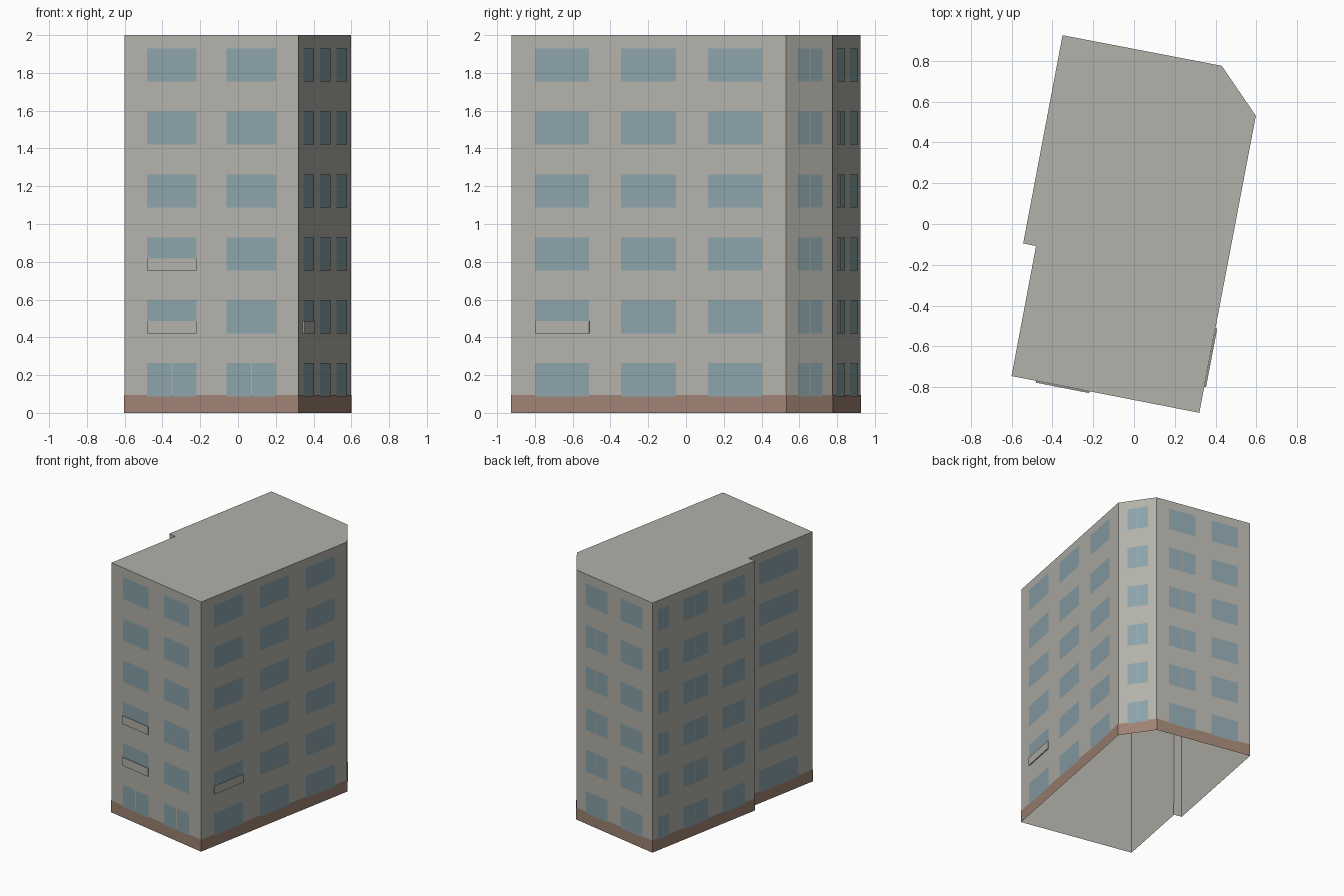
import bpy
import bmesh
from mathutils import Vector

cube = bpy.data.objects.get("Cube")
if cube:
    bpy.data.objects.remove(cube, do_unlink=True)


def material(name, rgb):
    m = bpy.data.materials.new(name)
    m.use_nodes = True
    color = (*rgb, 1)
    m.diffuse_color = color
    bsdf = m.node_tree.nodes["Principled BSDF"]
    bsdf.inputs["Base Color"].default_value = color
    bsdf.inputs["Roughness"].default_value = 0.9
    return m


concrete = material("concrete", (0.45, 0.44, 0.40))
glass = material("blue_glass", (0.255, 0.365, 0.40))
brick = material("brown_brick", (0.345, 0.225, 0.17))

HEIGHT = 2.0
FLOORS = 6
STOREY = HEIGHT / FLOORS
SILL, HEAD = 0.087, 0.263

# Footprint, counter-clockwise from the front right corner
footprint = [Vector(p) for p in (
    (-0.60, -0.745), (0.32, -0.925), (0.597, 0.53), (0.43, 0.775),
    (-0.35, 0.925), (-0.543, -0.095), (-0.48, -0.108))]
FRONT, LEFT, CHAMFER, BACK, RIGHT_BACK, STEP, RIGHT_FRONT = range(len(footprint))


def finish(name, bm, mat):
    mesh = bpy.data.meshes.new(name)
    bm.to_mesh(mesh)
    bm.free()
    mesh.materials.append(mat)
    obj = bpy.data.objects.new(name, mesh)
    bpy.context.collection.objects.link(obj)
    return obj


def wall_quad(bm, wall, u0, u1, z0, z1, out, extend=0):
    """Upright rectangle lying just outside a wall; u runs 0..1 along it."""
    a = footprint[wall]
    b = footprint[(wall + 1) % len(footprint)]
    along = (b - a).normalized()
    normal = Vector((along.y, -along.x)) * out
    p = a.lerp(b, u0) + normal - along * extend
    q = a.lerp(b, u1) + normal + along * extend
    bm.faces.new([bm.verts.new((v.x, v.y, z))
                  for v, z in ((p, z0), (q, z0), (q, z1), (p, z1))])


# Wall shell with a flat roof, open underneath
bm = bmesh.new()
low = [bm.verts.new((p.x, p.y, 0)) for p in footprint]
top = [bm.verts.new((p.x, p.y, HEIGHT)) for p in footprint]
for i in range(len(footprint)):
    j = (i + 1) % len(footprint)
    bm.faces.new((low[i], low[j], top[j], top[i]))
bm.faces.new(top)
finish("walls_and_roof", bm, concrete)

# Brick plinth around the foot
bm = bmesh.new()
for wall in range(len(footprint)):
    wall_quad(bm, wall, 0, 1, 0, 0.096, 0.002, 0.002)
finish("plinth", bm, brick)

# Window columns: wall, start, end, floors with two panes
every = range(FLOORS)
columns = [
    ("front", FRONT, 0.13, 0.415, [0]),
    ("front", FRONT, 0.588, 0.872, [0]),
    ("left", LEFT, 0.087, 0.284, []),
    ("left", LEFT, 0.40, 0.60, []),
    ("left", LEFT, 0.716, 0.913, []),
    ("chamfer", CHAMFER, 0.24, 0.78, every),
    ("back", BACK, 0.13, 0.415, range(1, 5)),
    ("back", BACK, 0.588, 0.872, []),
    ("right_back", RIGHT_BACK, 0.05, 0.16, every),
    ("right_back", RIGHT_BACK, 0.30, 0.54, every),
    ("right_back", RIGHT_BACK, 0.68, 0.90, range(5)),
    ("right_front", RIGHT_FRONT, 0.155, 0.765, []),
]
for side in dict.fromkeys(c[0] for c in columns):
    bm = bmesh.new()
    for name, wall, u0, u1, split in columns:
        if name != side:
            continue
        length = (footprint[(wall + 1) % len(footprint)] - footprint[wall]).length
        mid, gap = (u0 + u1) / 2, 0.003 / length
        for floor in every:
            z0, z1 = SILL + floor * STOREY, HEAD + floor * STOREY
            panes = [(u0, mid - gap), (mid + gap, u1)] if floor in split else [(u0, u1)]
            for a, b in panes:
                wall_quad(bm, wall, a, b, z0, z1, 0.004)
    finish(side + "_windows", bm, glass)

# Thin panels over the lower part of a few windows
bm = bmesh.new()
for wall, u0, u1, floor in ((FRONT, 0.13, 0.415, 1), (FRONT, 0.13, 0.415, 2),
                            (LEFT, 0.087, 0.284, 1)):
    z0 = SILL + floor * STOREY
    wall_quad(bm, wall, u0, u1, z0 - 0.001, z0 + 0.065, 0.009)
panels = finish("window_panels", bm, concrete)
thick = panels.modifiers.new("thickness", "SOLIDIFY")
thick.thickness = 0.008
thick.offset = -1
